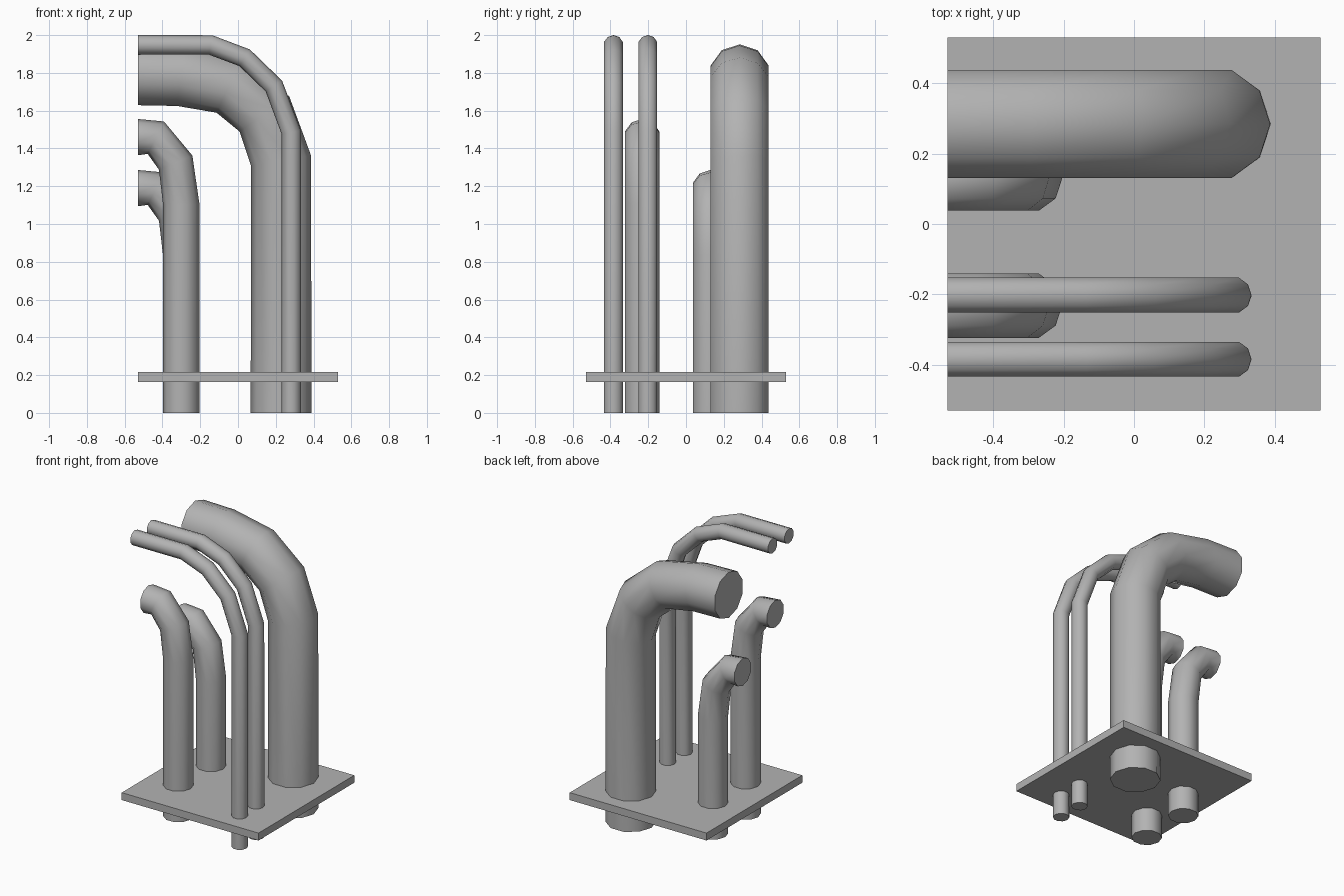
import bpy, bmesh, math
from mathutils import Vector

if "Cube" in bpy.data.objects:
    bpy.data.objects.remove(bpy.data.objects["Cube"])

SIDES = 10

# Darker grey shared by all parts
grey = bpy.data.materials.new("dark_grey")
grey.diffuse_color = (0.45, 0.45, 0.45, 1)
grey.use_nodes = True
grey.node_tree.nodes["Principled BSDF"].inputs["Base Color"].default_value = grey.diffuse_color


def pipe(name, y, radius, path, dz=0.0):
    """Sweep a ten-sided ring along an (x, z) path lying in the plane y."""
    pts = [Vector((x, y, z + dz)) for x, z in path]
    pts.append(Vector((pts[-1].x, y, 0)))
    bm = bmesh.new()
    rings = []
    for i, p in enumerate(pts):
        t = Vector()
        if i == 0:
            t = Vector((1, 0, 0))
        else:
            t += (p - pts[i - 1]).normalized()
            if i < len(pts) - 1:
                t += (pts[i + 1] - p).normalized()
            else:
                t = Vector((0, 0, -1))
        t.normalize()
        out = Vector((-t.z, 0, t.x))          # outer side of the bend
        ring = []
        for k in range(SIDES):
            a = 2 * math.pi * k / SIDES
            off = out * math.cos(a) + Vector((0, 1, 0)) * math.sin(a)
            ring.append(bm.verts.new(p + off * radius))
        rings.append(ring)
    for a, b in zip(rings, rings[1:]):
        for k in range(SIDES):
            n = (k + 1) % SIDES
            bm.faces.new((a[k], a[n], b[n], b[k])).smooth = True
    # flat end caps
    bm.faces.new(rings[0])
    bm.faces.new(rings[-1])
    bmesh.ops.recalc_face_normals(bm, faces=bm.faces)
    mesh = bpy.data.meshes.new(name)
    bm.to_mesh(mesh)
    bm.free()
    mesh.materials.append(grey)
    obj = bpy.data.objects.new(name, mesh)
    bpy.context.collection.objects.link(obj)
    return obj


# Square mounting plate
bpy.ops.mesh.primitive_cube_add(size=1, location=(0, 0, 0.19))
plate = bpy.context.object
plate.name = "mounting_plate"
plate.scale = (1.06, 1.06, 0.052)
plate.data.materials.append(grey)

# One large pipe
pipe("large_pipe", 0.284, 0.161,
     [(-0.53, 1.79), (-0.305, 1.785), (-0.045, 1.735), (0.14, 1.582), (0.228, 1.335)])

# Two medium pipes, the rear one lower
medium = [(-0.53, 1.46), (-0.435, 1.457), (-0.33, 1.325), (-0.3, 1.1)]
pipe("medium_pipe_front", -0.232, 0.096, medium)
pipe("medium_pipe_rear", 0.129, 0.096, medium, dz=-0.27)

# Two thin pipes
thin = [(-0.53, 1.948), (-0.145, 1.948), (0.035, 1.88), (0.19, 1.73), (0.282, 1.485)]
pipe("thin_pipe_front", -0.384, 0.052, thin)
pipe("thin_pipe_rear", -0.202, 0.052, thin)
